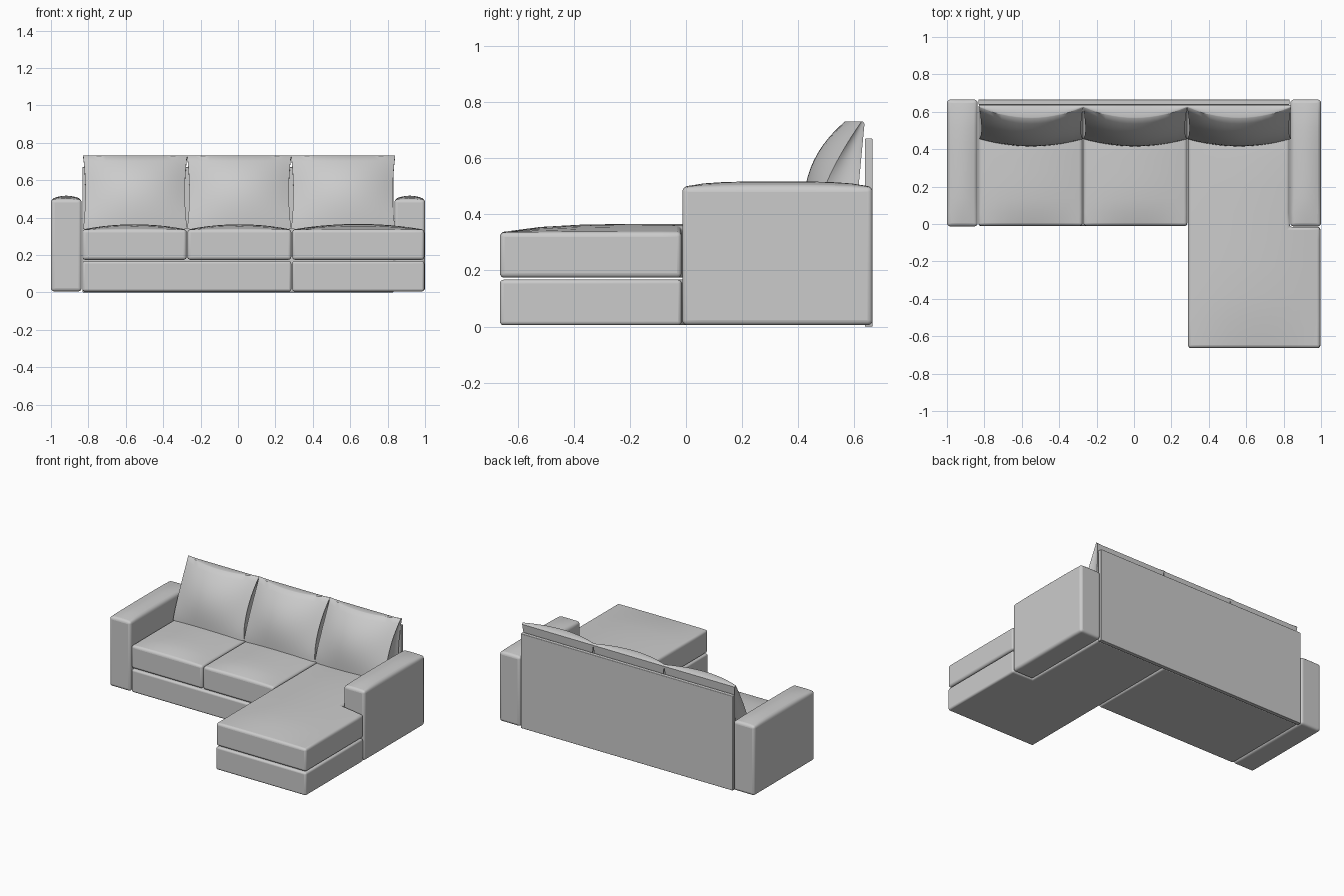
import bpy, bmesh
from mathutils import Vector

if "Cube" in bpy.data.objects:
    bpy.data.objects.remove(bpy.data.objects["Cube"])


def finish(name, bm, bevel=0.0):
    bmesh.ops.recalc_face_normals(bm, faces=bm.faces[:])
    mesh = bpy.data.meshes.new(name)
    bm.to_mesh(mesh)
    bm.free()
    ob = bpy.data.objects.new(name, mesh)
    bpy.context.collection.objects.link(ob)
    bpy.ops.object.select_all(action='DESELECT')
    ob.select_set(True)
    bpy.context.view_layer.objects.active = ob
    if bevel:
        mod = ob.modifiers.new("rounding", 'BEVEL')
        mod.width = bevel
        mod.segments = 4
        mod.limit_method = 'ANGLE'
        mod.angle_limit = 0.8
    bpy.ops.object.shade_smooth_by_angle(angle=0.7)
    return ob


def block(name, outline, z0, z1, crown=0.0, bevel=0.016):
    """Upholstered prism over a plan outline, with an optional crowned top."""
    bm = bmesh.new()
    face = bm.faces.new([bm.verts.new((x, y, z0)) for x, y in outline])
    ext = bmesh.ops.extrude_face_region(bm, geom=[face])
    for v in ext['geom']:
        if isinstance(v, bmesh.types.BMVert):
            v.co.z = z1
    lo = [min(p[a] for p in outline) for a in (0, 1)]
    hi = [max(p[a] for p in outline) for a in (0, 1)]
    if crown:
        for axis, n in ((0, 10), (1, 9)):
            if hi[axis] - lo[axis] < 0.2:
                n = 6
            for i in range(1, n):
                co, no = Vector((0, 0, 0)), Vector((0, 0, 0))
                co[axis] = lo[axis] + (hi[axis] - lo[axis]) * i / n
                no[axis] = 1
                bmesh.ops.bisect_plane(bm, geom=bm.verts[:] + bm.edges[:] + bm.faces[:],
                                       plane_co=co, plane_no=no)
        for v in bm.verts:
            if v.co.z > z1 - 1e-4:
                s = 2 * (v.co.x - lo[0]) / (hi[0] - lo[0]) - 1
                t = 2 * (v.co.y - lo[1]) / (hi[1] - lo[1]) - 1
                v.co.z += crown * (1 - s * s) * (1 - t ** 4)
    return finish(name, bm, bevel)


def rect(x0, x1, y0, y1):
    return [(x0, y0), (x1, y0), (x1, y1), (x0, y1)]


def pillow(name, cx):
    """Leaning cushion: thick bulging foot, thin top, pinched sides."""
    bm = bmesh.new()
    bmesh.ops.create_cube(bm, size=2)
    bmesh.ops.subdivide_edges(bm, edges=bm.edges[:], cuts=13, use_grid_fill=True)
    for v in bm.verts:
        u, w, h = v.co
        t, d = (h + 1) / 2, (w + 1) / 2
        side = 0.455 + 0.17 * t ** 1.6
        mid = 0.415 + 0.15 * t ** 3
        front = side + (mid - side) * (1 - u * u)
        back = 0.60 + 0.036 * t
        half = 0.278 - 0.012 * (1 - h * h) - 0.012 * (1 - w * w) * (1 - h ** 4)
        v.co = (cx + half * u,
                front + (back - front) * d,
                0.34 + 0.39 * t - 0.008 * d * t + 0.004 * (1 - w * w) * t)
    return finish(name, bm)


# Arms
for side_name, x0, x1 in (("left", -1.0, -0.836), ("right", 0.836, 1.0)):
    block(side_name + "_arm", rect(x0, x1, -0.013, 0.665), 0.005, 0.498, 0.019, 0.018)

# Back panel
block("back_panel", rect(-0.832, 0.832, 0.637, 0.665), 0.0, 0.67, bevel=0.004)

# L-shaped chaise plan, wrapping the front of the right arm
chaise = [(0.29, -0.663), (0.996, -0.663), (0.996, -0.016),
          (0.832, -0.016), (0.832, 0.637), (0.29, 0.637)]

# Bases
block("seat_base", rect(-0.832, 0.285, -0.01, 0.637), 0.005, 0.167, bevel=0.013)
block("chaise_base", chaise, 0.005, 0.167, bevel=0.013)

# Seat cushions
for i, (x0, x1) in enumerate(((-0.832, -0.275), (-0.27, 0.285))):
    block(f"seat_cushion_{i + 1}", rect(x0, x1, -0.01, 0.637), 0.174, 0.336, 0.028)
block("chaise_cushion", chaise, 0.174, 0.336, 0.03)

# Back cushions
for i, cx in enumerate((-0.55, 0.006, 0.562)):
    pillow(f"back_cushion_{i + 1}", cx)
